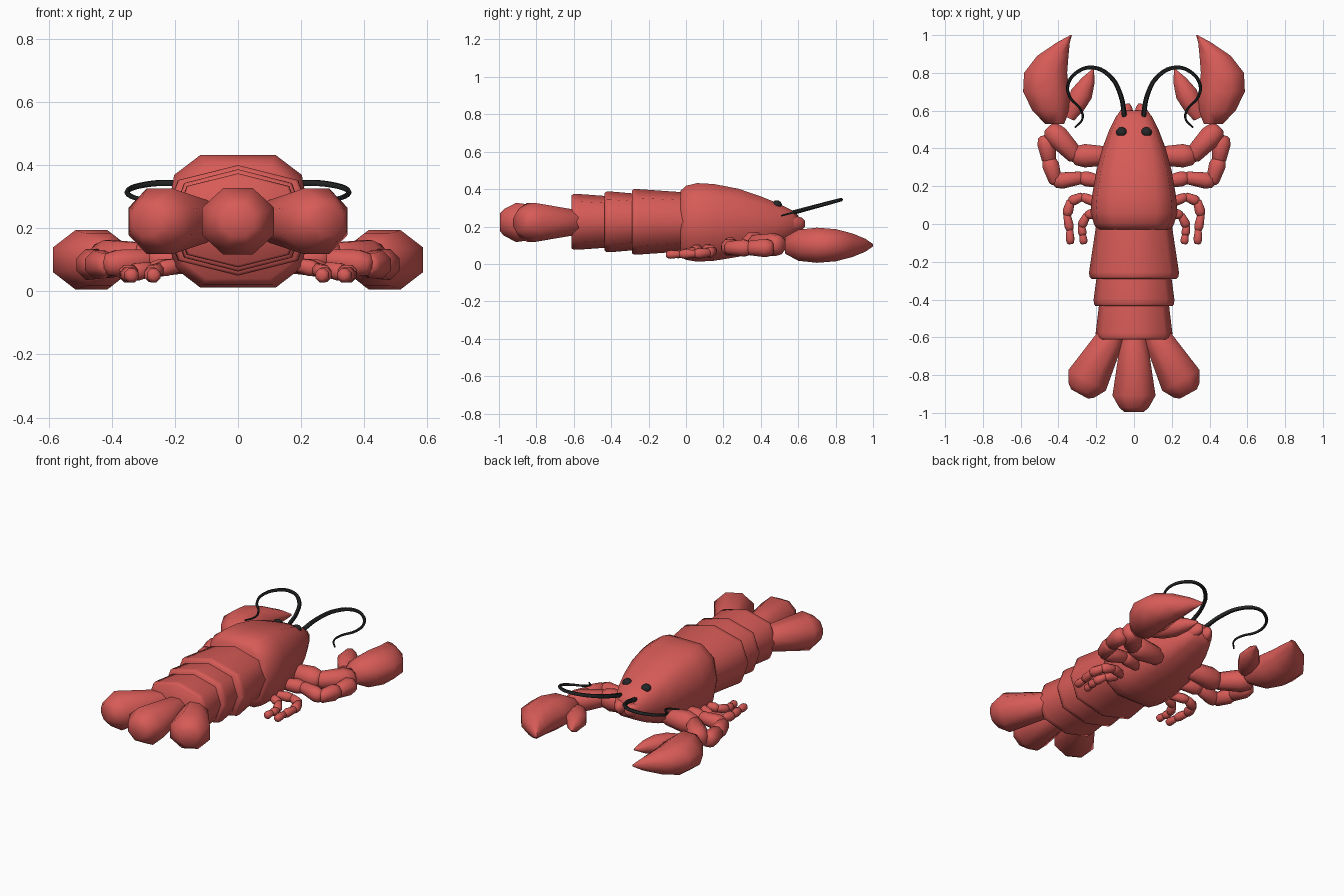
import bpy, bmesh, math
from mathutils import Vector

if "Cube" in bpy.data.objects:
    bpy.data.objects.remove(bpy.data.objects["Cube"])


def material(name, rgb):
    m = bpy.data.materials.new(name)
    m.diffuse_color = (*rgb, 1)
    m.use_nodes = True
    m.node_tree.nodes["Principled BSDF"].inputs["Base Color"].default_value = m.diffuse_color
    return m


RED = material("shell_red", (0.68, 0.105, 0.095))
BLACK = material("soft_black", (0.018, 0.019, 0.02))

# Unit cross-sections (sideways, up)
k = math.tan(math.pi / 8)
FLAT8 = [(1, k), (k, 1), (-k, 1), (-1, k), (-1, -k), (-k, -1), (k, -1), (1, -k)]
PEAK8 = [(1, 0), (.8, .73), (0, 1), (-.8, .73), (-1, 0), (-.8, -.73), (0, -1), (.8, -.73)]
SHELL = [(1, 0), (.88, .7), (.52, 1), (-.52, 1), (-.88, .7),
         (-1, 0), (-.88, -.7), (-.52, -1), (.52, -1), (.88, -.7)]


def finish(ob, mat, mirror, angle=60):
    ob.data.materials.append(mat)
    if mirror:
        ob.modifiers.new("mirror", 'MIRROR').use_clip = False
    bpy.ops.object.select_all(action='DESELECT')
    ob.select_set(True)
    bpy.context.view_layer.objects.active = ob
    bpy.ops.object.shade_smooth_by_angle(angle=math.radians(angle))
    return ob


def loft(name, stations, section=FLAT8, axis=(0, 1, 0), mat=RED, mirror=False, angle=60):
    """Skin rings (x, y, z, half width, half height) that all face along axis."""
    axis = Vector(axis).normalized()
    side = axis.cross(Vector((0, 0, 1))).normalized()
    up = side.cross(axis)
    bm = bmesh.new()
    rings = [[bm.verts.new(Vector((x, y, z)) + side * u * w + up * v * h)
              for u, v in section] for x, y, z, w, h in stations]
    n = len(section)
    for a, b in zip(rings, rings[1:]):
        for i in range(n):
            j = (i + 1) % n
            bm.faces.new((a[i], a[j], b[j], b[i]))
    bm.faces.new(rings[0])
    bm.faces.new(rings[-1])
    bmesh.ops.recalc_face_normals(bm, faces=bm.faces)
    me = bpy.data.meshes.new(name)
    bm.to_mesh(me)
    bm.free()
    ob = bpy.data.objects.new(name, me)
    bpy.context.collection.objects.link(ob)
    return finish(ob, mat, mirror, angle)


LIMB = [(0, .5), (.1, .78), (.7, 1), (.92, .8), (1, .45)]
FAN = [(0, .5), (.2, .66), (.8, 1), (.95, .68), (1, .45)]


def pod(name, a, b, w, h, profile=LIMB, mirror=True):
    a, b = Vector(a), Vector(b)
    loft(name, [(*a.lerp(b, t), w * r, h * r) for t, r in profile],
         axis=b - a, mirror=mirror)


def limb(name, joints):
    """Chain of overlapping pods; joints are (x, y, z, radius of the pod ending there)."""
    for i, (p, q) in enumerate(zip(joints, joints[1:])):
        a, b = Vector(p[:3]), Vector(q[:3])
        d = (b - a).normalized() * q[3] * .3
        pod(f"{name}_joint_{i + 1}", a - d, b + d, q[3], q[3])


# Head shell
loft("carapace", [
    (0, -.03, .215, .195, .175), (0, 0, .22, .212, .198), (0, .06, .222, .23, .21),
    (0, .15, .222, .222, .205), (0, .28, .22, .2, .182), (0, .4, .215, .168, .146),
    (0, .5, .215, .13, .106), (0, .57, .215, .095, .07), (0, .6, .215, .06, .045)],
    SHELL)
loft("snout_tip", [(.05, .5, .215, .05, .06), (.043, .58, .215, .043, .045),
                   (.035, .62, .215, .024, .032), (.03, .637, .215, .008, .014)],
     mirror=True)

# Overlapping abdomen rings, each flaring toward the rear
for i, (y0, y1, w0, w1, h0, h1) in enumerate([
        (.03, -.29, .195, .238, .155, .175),
        (-.26, -.435, .195, .214, .15, .162),
        (-.41, -.612, .183, .203, .137, .149)]):
    loft(f"abdomen_ring_{i + 1}", [
        (0, y0, .225, w0, h0), (0, y1 + .035, .225, w1, h1),
        (0, y1 + .01, .225, w1 * .99, h1), (0, y1, .225, w1 * .95, h1 * .95)], PEAK8)

# Tail fan
pod("tail_fan_centre", (0, -.56, .222), (0, -.995, .222), .114, .105, FAN, False)
pod("tail_fan_side", (.09, -.54, .222), (.288, -.9, .222), .113, .104, FAN)

# Claw arms
limb("claw_arm", [(.12, .36, .11, 0), (.31, .362, .108, .062), (.44, .5, .1, .06)])
loft("claw_large_finger", [
    (.42, .53, .1, .05, .045), (.44, .6, .1, .098, .083), (.465, .7, .1, .122, .094),
    (.468, .8, .1, .114, .086), (.43, .89, .1, .083, .063),
    (.375, .96, .1, .035, .034), (.333, 1.0, .1, .004, .006)], mirror=True)
loft("claw_small_finger", [
    (.345, .56, .1, .03, .03), (.315, .62, .1, .052, .048), (.277, .69, .1, .058, .05),
    (.242, .76, .1, .036, .034), (.215, .82, .1, .004, .005)],
    axis=(-.45, 1, 0), mirror=True)

# Walking legs
limb("front_leg", [(.16, .22, .1, 0), (.28, .245, .1, .04), (.415, .225, .085, .043),
                   (.45, .34, .085, .045), (.468, .455, .085, .049)])
limb("middle_leg", [(.17, .1, .085, 0), (.275, .145, .07, .027), (.335, .12, .06, .028),
                    (.355, .05, .055, .028), (.34, -.03, .052, .025), (.337, -.1, .05, .023)])
limb("rear_leg", [(.18, .07, .085, 0), (.25, .045, .07, .026), (.278, -.01, .055, .025),
                  (.272, -.055, .052, .023), (.266, -.1, .05, .022)])

# Eyes
bpy.ops.mesh.primitive_uv_sphere_add(segments=12, ring_count=8, radius=1)
eye = bpy.context.object
eye.name = "eye"
for v in eye.data.vertices:
    v.co = Vector((.065 + v.co.x * .03, .485 + v.co.y * .028, .315 + v.co.z * .025))
finish(eye, BLACK, True)

# Antennae: tapering tubes on a smooth path
path = [(.05, .57), (.07, .68), (.125, .78), (.215, .828), (.3, .805), (.35, .735),
        (.338, .67), (.285, .61), (.272, .56), (.312, .51)]
curve = bpy.data.curves.new("antenna", 'CURVE')
curve.dimensions = '3D'
curve.bevel_depth = .0135
curve.bevel_resolution = 1
curve.resolution_u = 5
curve.use_fill_caps = True
spline = curve.splines.new('BEZIER')
spline.bezier_points.add(len(path) - 1)
for i, (p, (x, y)) in enumerate(zip(spline.bezier_points, path)):
    p.co = (x, y, .255 + (y - .5) * .27)
    p.radius = 1 - .65 * i / (len(path) - 1)
    p.handle_left_type = p.handle_right_type = 'AUTO'
antenna = bpy.data.objects.new("antenna", curve)
bpy.context.collection.objects.link(antenna)
bpy.ops.object.select_all(action='DESELECT')
antenna.select_set(True)
bpy.context.view_layer.objects.active = antenna
bpy.ops.object.convert(target='MESH')
finish(bpy.context.object, BLACK, True)
bpy.context.object.data.materials.clear()
bpy.context.object.data.materials.append(BLACK)
